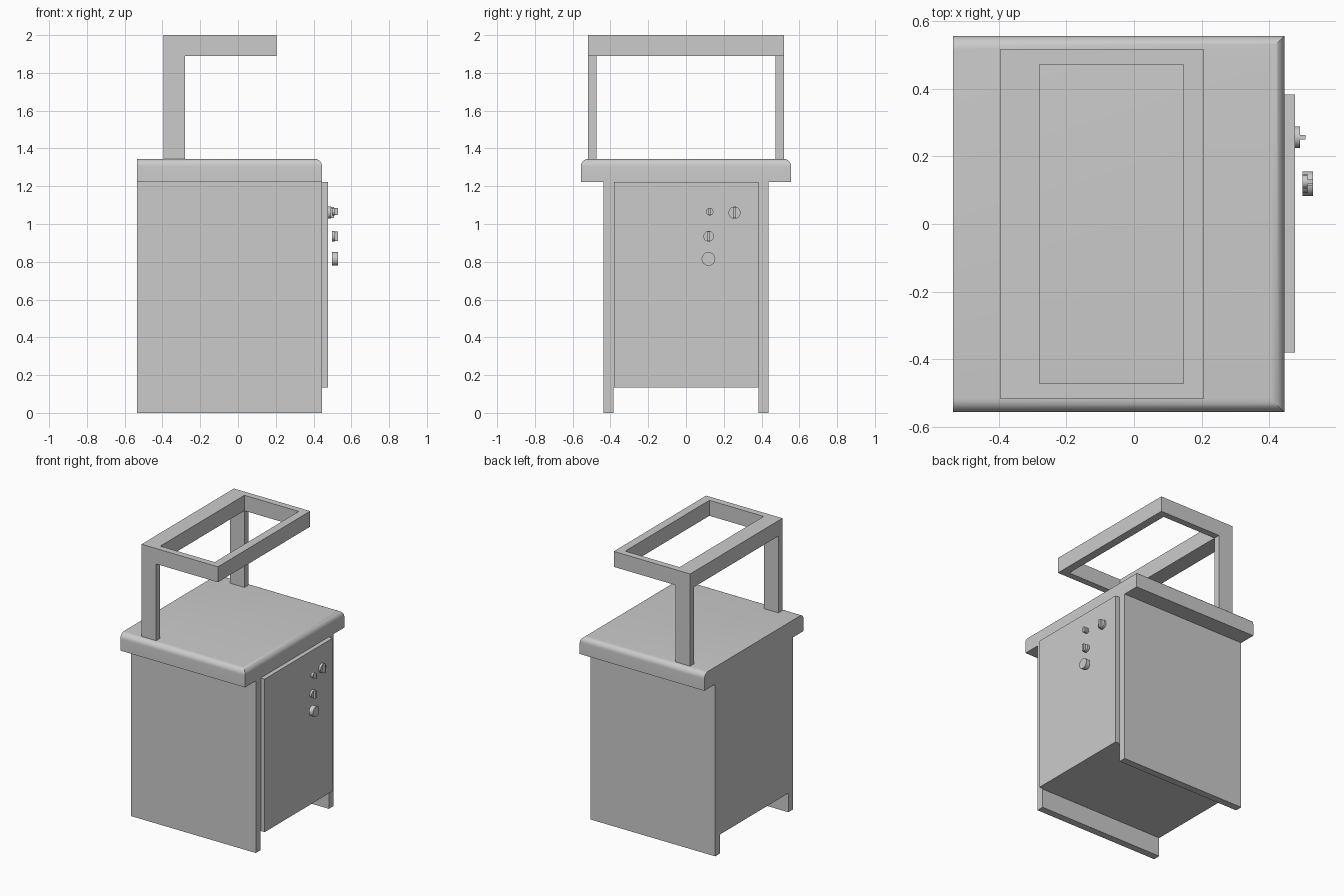
import bpy, bmesh, math

if "Cube" in bpy.data.objects:
    bpy.data.objects.remove(bpy.data.objects["Cube"])


def finish(name, bm):
    bmesh.ops.recalc_face_normals(bm, faces=bm.faces)
    mesh = bpy.data.meshes.new(name)
    bm.to_mesh(mesh)
    bm.free()
    obj = bpy.data.objects.new(name, mesh)
    bpy.context.collection.objects.link(obj)
    return obj


def smooth(obj, angle=30):
    bpy.ops.object.select_all(action='DESELECT')
    obj.select_set(True)
    bpy.context.view_layer.objects.active = obj
    bpy.ops.object.shade_smooth_by_angle(angle=math.radians(angle))


def box_mesh(x, y, z):
    bm = bmesh.new()
    bmesh.ops.create_cube(bm, size=1)
    for v in bm.verts:
        v.co = [lim[0] if c < 0 else lim[1] for c, lim in zip(v.co, (x, y, z))]
    return bm


def box(name, x, y, z):
    return finish(name, box_mesh(x, y, z))


def disc(name, x0, x1, y, z, r):
    bpy.ops.mesh.primitive_cylinder_add(vertices=32, radius=r, depth=x1 - x0,
                                        location=((x0 + x1) / 2, y, z),
                                        rotation=(0, math.pi / 2, 0))
    obj = bpy.context.object
    obj.name = name
    smooth(obj)


# Cabinet body and door
box("cabinet_body", (-0.535, 0.445), (-0.385, 0.385), (0.135, 1.225))
box("door", (0.445, 0.476), (-0.38, 0.383), (0.135, 1.222))

# Side panels and handle uprights
for side, s in (("left", 1), ("right", -1)):
    box(side + "_side_panel", (-0.535, 0.445), sorted((s * 0.385, s * 0.436)), (0, 1.225))
    box(side + "_upright", (-0.395, -0.28), sorted((s * 0.473, s * 0.518)), (1.345, 1.89))

# Worktop, rounded along the upper edges of three sides
bm = box_mesh((-0.535, 0.445), (-0.557, 0.557), (1.222, 1.345))
edges = [e for e in bm.edges
         if all(v.co.z > 1.3 for v in e.verts) and any(v.co.x > 0 for v in e.verts)]
bmesh.ops.bevel(bm, geom=edges, offset=0.04, segments=8, profile=0.5, affect='EDGES')
smooth(finish("worktop", bm))

# Overhead rectangular frame: outer and inner loops bridged on all sides
bm = bmesh.new()
loops = []
for x0, x1, y in ((-0.395, 0.205, 0.518), (-0.28, 0.147, 0.472)):
    for z in (1.89, 2.0):
        loops.append([bm.verts.new((px, py, z))
                      for px, py in ((x0, -y), (x1, -y), (x1, y), (x0, y))])
for a, b in ((0, 1), (1, 3), (3, 2), (2, 0)):
    for i in range(4):
        j = (i + 1) % 4
        bm.faces.new((loops[a][i], loops[a][j], loops[b][j], loops[b][i]))
finish("overhead_frame", bm)

# Control knobs: round base with a vertical grip bar
for name, x, y, z, r in (("large_knob", 0.476, 0.257, 1.06, 0.032),
                         ("small_knob", 0.498, 0.125, 1.065, 0.02),
                         ("middle_knob", 0.498, 0.12, 0.935, 0.028)):
    disc(name, x, x + 0.016, y, z, r)
    box(name + "_grip", (x + 0.012, x + 0.032), (y - 0.007, y + 0.007),
        (z - r * 0.92, z + r * 0.92))

# Plain round dial below the knobs
disc("round_dial", 0.498, 0.53, 0.119, 0.815, 0.036)
